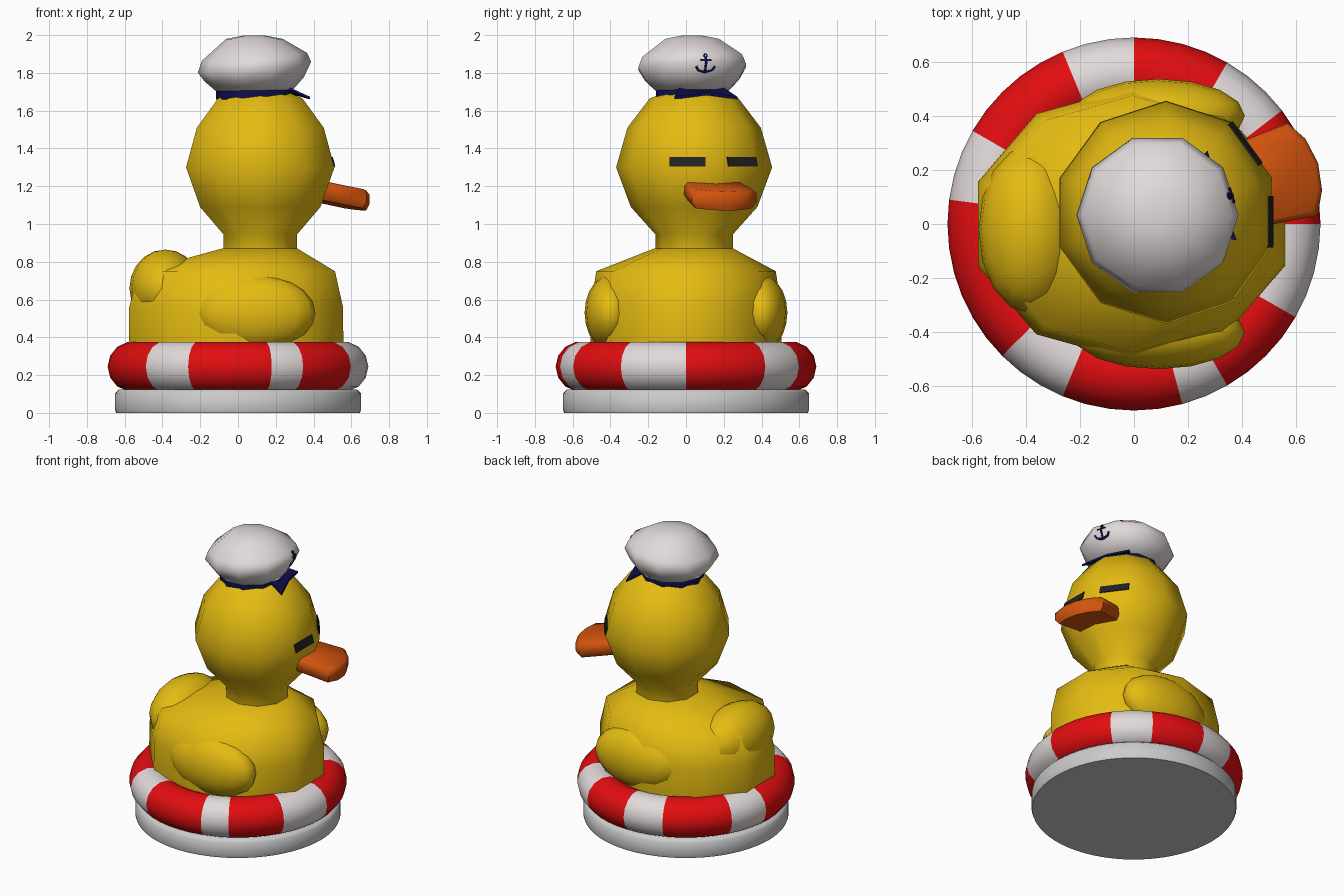
import bpy, bmesh, math
from mathutils import Vector

if "Cube" in bpy.data.objects:
    bpy.data.objects.remove(bpy.data.objects["Cube"])


def material(name, rgb):
    m = bpy.data.materials.new(name)
    m.diffuse_color = (*rgb, 1)
    m.use_nodes = True
    m.node_tree.nodes["Principled BSDF"].inputs["Base Color"].default_value = m.diffuse_color
    return m


YELLOW = material("yellow", (0.78, 0.50, 0.006))
ORANGE = material("orange", (0.66, 0.09, 0.004))
RED = material("red", (0.76, 0.004, 0.005))
WHITE = material("warm white", (0.76, 0.70, 0.70))
GREY = material("light grey", (0.60, 0.60, 0.60))
NAVY = material("navy", (0.004, 0.005, 0.08))
BLACK = material("black", (0.015, 0.015, 0.015))


def finish(name, bm, mats, sharp=50):
    bmesh.ops.recalc_face_normals(bm, faces=bm.faces)
    me = bpy.data.meshes.new(name)
    bm.to_mesh(me)
    bm.free()
    for m in mats:
        me.materials.append(m)
    for p in me.polygons:
        p.use_smooth = True
    me.set_sharp_from_angle(angle=math.radians(sharp))
    ob = bpy.data.objects.new(name, me)
    bpy.context.collection.objects.link(ob)
    return ob


def loft(name, rings, mat, n=10, phase=18.0, sharp=50):
    """Stack of polygons: (z, radius x, radius y, centre x, centre y, slope along face direction)."""
    bm = bmesh.new()
    rows = []
    for z, rx, ry, cx, cy, slope in rings:
        row = []
        for i in range(n):
            a = math.radians(phase) + math.tau * i / n
            x, y = rx * math.cos(a), ry * math.sin(a)
            row.append(bm.verts.new((cx + x, cy + y, z + slope * (x * FU.x + y * FU.y))))
        rows.append(row)
    for a, b in zip(rows, rows[1:]):
        for i in range(n):
            j = (i + 1) % n
            bm.faces.new((a[i], a[j], b[j], b[i]))
    bm.faces.new(rows[0])
    bm.faces.new(rows[-1])
    return finish(name, bm, [mat], sharp)


def frame(angle):
    a = math.radians(angle)
    return Vector((math.cos(a), math.sin(a), 0)), Vector((-math.sin(a), math.cos(a), 0))


def ellipsoid(name, centre, radii, mat):
    bm = bmesh.new()
    bmesh.ops.create_uvsphere(bm, u_segments=16, v_segments=10, radius=1)
    bmesh.ops.scale(bm, vec=radii, verts=bm.verts)
    bmesh.ops.translate(bm, vec=centre, verts=bm.verts)
    return finish(name, bm, [mat])


# The head is turned 18 degrees from +x
FU, FV = frame(18)
HEAD = Vector((0.118, 0.043, 0))
CAP = Vector((0.087, 0.033, 0))

# Round base
loft("base", [(z, r, r, 0, 0, 0) for z, r in ((0, .645), (.012, .65), (.105, .65), (.125, .63))],
     GREY, 64, 0)

# Life ring with painted bands (degrees)
RED_BANDS = ((0, 37.5), (60, 90), (112.5, 150), (172.5, 225), (247.5, 285), (300, 330))
bm = bmesh.new()
N, M = 48, 14
grid = []
for i in range(N):
    a = math.tau * i / N
    row = []
    for k in range(M):
        b = math.tau * k / M
        r = 0.557 + 0.133 * math.cos(b)
        row.append(bm.verts.new((r * math.cos(a), r * math.sin(a), 0.245 + 0.133 * math.sin(b))))
    grid.append(row)
for i in range(N):
    mid = (i + 0.5) * 360 / N
    for k in range(M):
        j, l = (i + 1) % N, (k + 1) % M
        f = bm.faces.new((grid[i][k], grid[j][k], grid[j][l], grid[i][l]))
        f.material_index = int(any(s < mid < e for s, e in RED_BANDS))
finish("life_ring", bm, [WHITE, RED])

# Body, tail mound and wings
loft("body", [(.12, .57, .48, -.01, 0, 0), (.38, .597, .505, -.01, 0, 0), (.56, .595, .505, -.01, 0, 0),
              (.75, .545, .475, -.005, 0, 0), (.87, .21, .21, .115, .04, 0)], YELLOW, sharp=75)
ellipsoid("tail", (-.385, -.02, .66), (.19, .31, .205), YELLOW)
for side, label in ((-1, "right"), (1, "left")):
    ellipsoid(label + "_wing", (.09, side * .40, .53), (.32, .137, .2), YELLOW)

# Neck and head
loft("head", [(z, r, r, HEAD.x, HEAD.y, 0) for z, r in
              ((.82, .205), (.945, .205), (1.09, .335), (1.30, .413), (1.51, .353), (1.665, .235), (1.72, .10))],
     YELLOW, sharp=75)

# Beak: outline in head space, three layers, drooping towards the tip
outline = [(.30, -.155), (.37, -.165), (.53, -.185), (.575, -.10), (.592, 0),
           (.575, .10), (.53, .175), (.37, .165), (.30, .155)]
bm = bmesh.new()
layers = []
for dz, s, back in ((-.05, .86, .012), (-.02, 1, 0), (.03, 1, 0), (.052, .88, .012)):
    row = []
    for u, v in outline:
        p = HEAD + FU * (u - back) + FV * (v * s)
        p.z = 1.165 + dz - 0.2 * (u - .37)
        row.append(bm.verts.new(p))
    layers.append(row)
for a, b in zip(layers, layers[1:]):
    for i in range(len(a)):
        j = (i + 1) % len(a)
        bm.faces.new((a[i], a[j], b[j], b[i]))
bm.faces.new(layers[0])
bm.faces.new(layers[-1])
finish("beak", bm, [ORANGE])

# Eyes: thin plates on the two front facets
for label, angle, off in (("right", 0, -.035), ("left", 36, .033)):
    u, v = frame(angle)
    bm = bmesh.new()
    bmesh.ops.create_cube(bm, size=1)
    for w in bm.verts:
        z = 1.33 + w.co.z * .052
        d = .391 - .27 * (z - 1.30) + (w.co.x + .4) * .009
        w.co = HEAD + u * d + v * (off + w.co.y * .19) + Vector((0, 0, z))
    finish(label + "_eye", bm, [BLACK], 30)

# Cap band and crown
loft("cap_band", [(z, .203, .203, CAP.x, CAP.y, 0) for z in (1.66, 1.725)], NAVY, 10, 0)
CROWN = [(1.708, .205, .02), (1.765, .262, .05), (1.83, .300, .10), (1.885, .278, .08),
         (1.98, .150, .0), (1.999, .05, .0)]
loft("cap_crown", [(z, r, r, CAP.x, CAP.y, s) for z, r, s in CROWN], WHITE, 10, 0, 75)

# Cap peak: thin slanted plate with two sharp corners
bm = bmesh.new()
peak = [(.15, -.12, 1.72), (.25, -.18, 1.668), (.245, 0, 1.69), (.25, .17, 1.668), (.15, .12, 1.72)]
low, high = [[bm.verts.new(CAP + FU * u + FV * v + Vector((0, 0, z + dz))) for u, v, z in peak]
             for dz in (-.008, .006)]
bm.faces.new(low)
bm.faces.new(high)
for i in range(5):
    j = (i + 1) % 5
    bm.faces.new((low[i], low[j], high[j], high[i]))
finish("cap_peak", bm, [NAVY], 30)


def crown_front(z):
    """Distance of the crown's front facet from the cap axis at height z."""
    pts = []
    for h, r, s in CROWN:
        d = r * math.cos(math.radians(18))
        pts.append((h + s * d, d))
    for (z0, d0), (z1, d1) in zip(pts, pts[1:]):
        if z0 <= z <= z1:
            return d0 + (d1 - d0) * (z - z0) / (z1 - z0)
    return pts[0][1]


# Anchor ornament: thin strips following the front of the crown
bm = bmesh.new()


def strip(points, width=.011):
    for (t0, z0), (t1, z1) in zip(points, points[1:]):
        d = Vector((t1 - t0, z1 - z0)).normalized() * width / 2
        corners = [(t0 - d.y, z0 + d.x), (t0 + d.y, z0 - d.x), (t1 + d.y, z1 - d.x), (t1 - d.y, z1 + d.x)]
        lo, hi = [[bm.verts.new(CAP + FU * (crown_front(z) + lift) + FV * (t - .015) + Vector((0, 0, z)))
                   for t, z in corners] for lift in (-.001, .006)]
        bm.faces.new(lo)
        bm.faces.new(hi)
        for i in range(4):
            j = (i + 1) % 4
            bm.faces.new((lo[i], lo[j], hi[j], hi[i]))


strip([(0, 1.803), (0, 1.858), (0, 1.882)])
strip([(-.03, 1.868), (.03, 1.868)], .009)
strip([(-.052, 1.835), (-.04, 1.815), (0, 1.803), (.04, 1.815), (.052, 1.835)])
strip([(0, 1.882), (-.011, 1.891), (0, 1.901), (.011, 1.891), (0, 1.882)], .007)
finish("cap_anchor", bm, [NAVY], 30)
